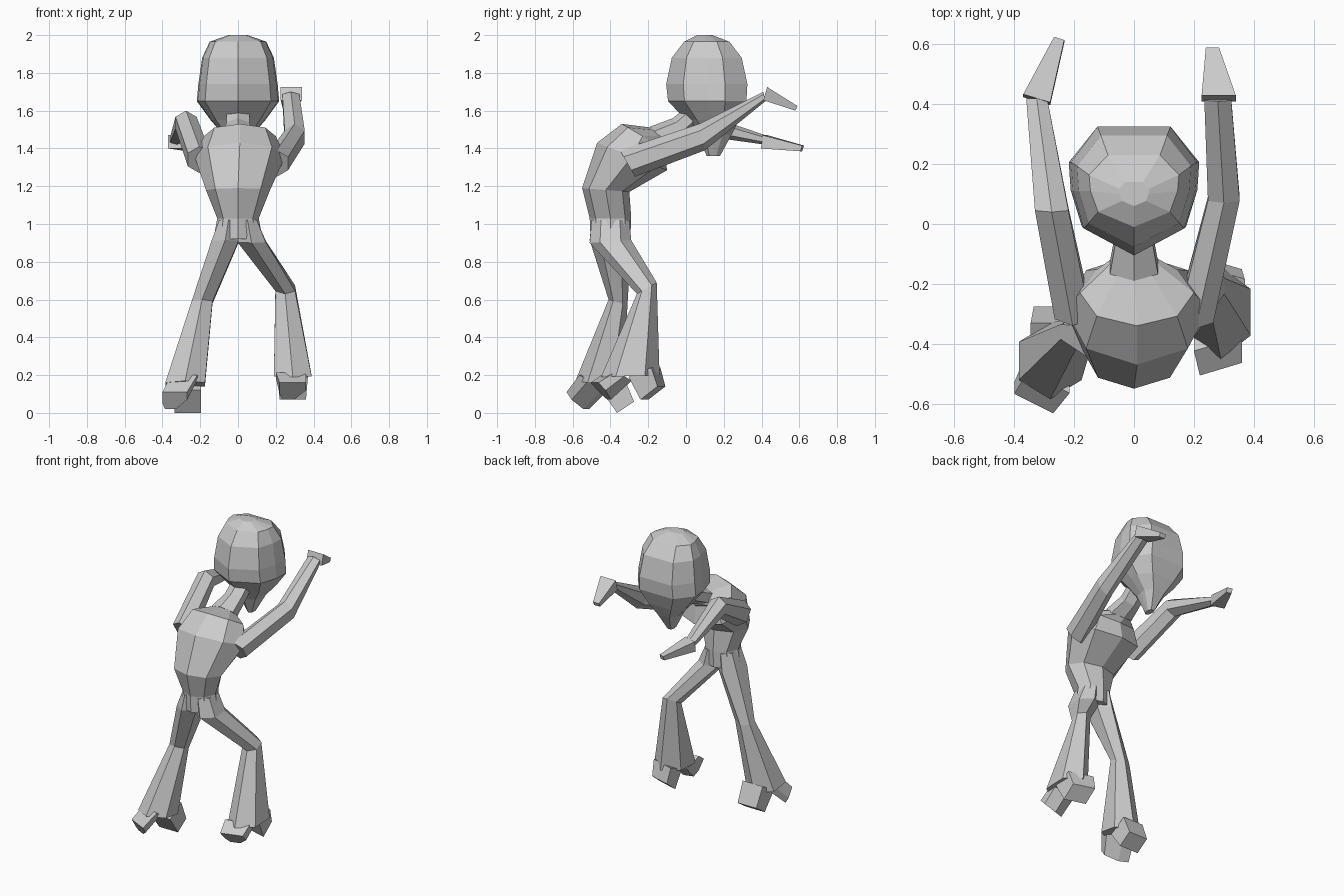
import bpy, bmesh, math


def ngon(n):
    # polygon with a point at the back (-y), stretched to fill a unit box
    pts = [(math.sin(2 * math.pi * i / n), -math.cos(2 * math.pi * i / n)) for i in range(n)]
    m = max(p[0] for p in pts)
    return [(x / m, y) for x, y in pts]


HEX, OCT = ngon(6), ngon(8)
BOX = [(-1, -1), (1, -1), (1, 1), (-1, 1)]
HEEL = [(-1, -1), (1, -1), (1, -.1), (.1, 1), (-.8, 1), (-1, .3)]
HALF = [(0.8, -0.58), (0.97, 0), (1, 0.45), (0.58, 1)]
SKULL = [(0, -1)] + HALF + [(-x, y) for x, y in reversed(HALF)]


def loft(name, profile, rings, yaw=0.0):
    """rings: (x centre, half width, first edge (y, z), opposite edge (y, z))"""
    bm = bmesh.new()
    loops = []
    for cx, rx, a, b in rings:
        loop = []
        for u, v in profile:
            t = (v + 1) / 2
            y = a[0] + (b[0] - a[0]) * t + yaw * u * rx
            loop.append(bm.verts.new((cx + u * rx, y, a[1] + (b[1] - a[1]) * t)))
        loops.append(loop)
    n = len(profile)
    for p, q in zip(loops, loops[1:]):
        for i in range(n):
            j = (i + 1) % n
            bm.faces.new((p[i], p[j], q[j], q[i]))
    bm.faces.new(loops[0])
    bm.faces.new(loops[-1])
    bmesh.ops.recalc_face_normals(bm, faces=bm.faces)
    me = bpy.data.meshes.new(name)
    bm.to_mesh(me)
    bm.free()
    ob = bpy.data.objects.new(name, me)
    bpy.context.collection.objects.link(ob)
    return ob


# Head with narrow chin
head = [(2.0, .05, .06, .14), (1.965, .15, -.01, .23), (1.88, .19, -.075, .295),
        (1.74, .21, -.105, .325), (1.65, .218, -.095, .32), (1.55, .145, .0, .28),
        (1.47, .075, .06, .24), (1.36, .02, .11, .18)]
loft("head", SKULL, [(0, w, (b, z), (f, z)) for z, w, b, f in head])

# Hunched torso and neck
loft("torso", OCT, [
    (0, .13, (-.505, .92), (-.295, .92)),
    (0, .11, (-.51, 1.03), (-.29, 1.03)),
    (0, .17, (-.55, 1.19), (-.30, 1.17)),
    (.01, .24, (-.47, 1.43), (-.10, 1.285)),
    (.01, .19, (-.34, 1.53), (-.12, 1.40)),
    (0, .08, (-.18, 1.51), (-.09, 1.42)),
])
loft("neck", HEX, [
    (0, .08, (-.19, 1.515), (-.10, 1.42)),
    (0, .06, (-.07, 1.56), (.0, 1.47)),
    (0, .06, (.03, 1.64), (.10, 1.56)),
])

# Legs: hip tucked into the waist, thigh, knee, flared trouser hem
loft("right_leg", HEX, [
    (.05, .05, (-.50, 1.02), (-.30, 1.02)),
    (.072, .075, (-.51, .90), (-.29, .915)),
    (.25, .052, (-.26, .63), (-.155, .69)),
    (.29, .10, (-.45, .19), (-.14, .20)),
])
loft("left_leg", HEX, [
    (-.05, .05, (-.50, 1.02), (-.30, 1.02)),
    (-.068, .072, (-.51, .915), (-.29, .90)),
    (-.19, .055, (-.41, .60), (-.31, .57)),
    (-.28, .105, (-.585, .17), (-.33, .13)),
])

# Shoes: a heel block and a toe block under each hem
loft("right_heel", HEEL, [(.28, .08, (-.40, .215), (-.29, .17)),
                          (.29, .07, (-.485, .16), (-.40, .07))], .3)
loft("right_toe", BOX, [(.29, .08, (-.28, .19), (-.16, .24)),
                        (.29, .07, (-.22, .07), (-.13, .14))], -.3)
loft("left_heel", HEEL, [(-.285, .07, (-.53, .20), (-.42, .14)),
                         (-.335, .065, (-.60, .11), (-.54, .02))], -.5)
loft("left_toe", BOX, [(-.27, .075, (-.45, .12), (-.33, .19)),
                       (-.265, .07, (-.365, .0), (-.275, .06))])

# Arms reaching forward, left one bent at a raised elbow
loft("right_arm", HEX, [
    (.205, .06, (-.35, 1.39), (-.27, 1.25)),
    (.30, .053, (.07, 1.53), (.10, 1.39)),
    (.28, .045, (.41, 1.70), (.42, 1.65)),
])
loft("left_arm", HEX, [
    (-.205, .06, (-.34, 1.41), (-.25, 1.27)),
    (-.275, .056, (.04, 1.60), (.06, 1.47)),
    (-.325, .035, (.42, 1.47), (.42, 1.42)),
])

# Pointed hands
loft("right_hand", BOX, [(.283, .057, (.43, 1.725), (.41, 1.655)),
                         (.262, .022, (.59, 1.625), (.58, 1.60))])
loft("left_hand", BOX, [(-.325, .045, (.42, 1.47), (.41, 1.40)),
                        (-.25, .017, (.62, 1.415), (.61, 1.385))], -.3)
